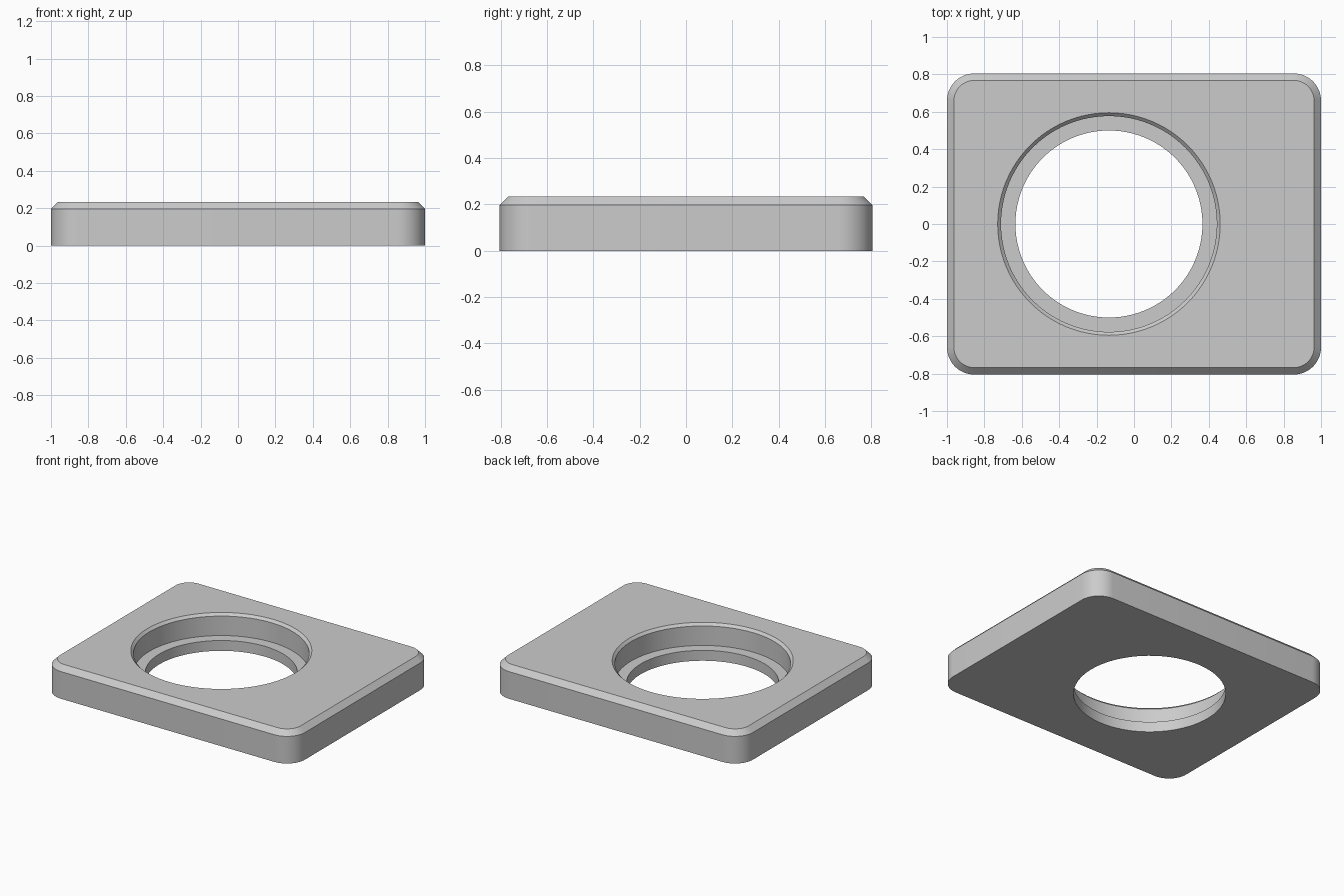
import bpy, bmesh, math

if "Cube" in bpy.data.objects:
    bpy.data.objects.remove(bpy.data.objects["Cube"], do_unlink=True)

WIDTH, DEPTH, HEIGHT = 2.0, 1.61, 0.234
CORNER, CHAMFER = 0.146, 0.037
HOLE_X = -0.134

grey = bpy.data.materials.new("plain grey")
grey.use_nodes = True
colour = (0.6, 0.6, 0.6, 1)
grey.diffuse_color = colour
grey.node_tree.nodes["Principled BSDF"].inputs["Base Color"].default_value = colour


def make_object(name, bm):
    bmesh.ops.recalc_face_normals(bm, faces=bm.faces)
    mesh = bpy.data.meshes.new(name)
    bm.to_mesh(mesh)
    bm.free()
    obj = bpy.data.objects.new(name, mesh)
    obj.data.materials.append(grey)
    bpy.context.collection.objects.link(obj)
    return obj


# Plate: block with rounded corners, then a chamfer around the top rim
bm = bmesh.new()
bmesh.ops.create_cube(bm, size=1)
for v in bm.verts:
    v.co = (v.co.x * WIDTH, v.co.y * DEPTH, (v.co.z + 0.5) * HEIGHT)
upright = [e for e in bm.edges if abs(e.verts[0].co.z - e.verts[1].co.z) > 0.1]
bmesh.ops.bevel(bm, geom=upright, offset=CORNER, segments=12, profile=0.5,
                affect='EDGES')
rim = [e for e in bm.edges if all(v.co.z > HEIGHT - 0.001 for v in e.verts)]
bmesh.ops.bevel(bm, geom=rim, offset=CHAMFER, segments=1, affect='EDGES')
plate = make_object("plate", bm)

# Stepped hole cutter: through hole, ledge, wide bore, chamfered mouth
profile = [(0.50, -0.1), (0.50, 0.075), (0.577, 0.075),
           (0.577, HEIGHT - 0.018), (0.595, HEIGHT), (0.595, HEIGHT + 0.1)]
SIDES = 96
bm = bmesh.new()
rings = []
for r, z in profile:
    rings.append([bm.verts.new((HOLE_X + r * math.cos(math.tau * i / SIDES),
                                r * math.sin(math.tau * i / SIDES), z))
                  for i in range(SIDES)])
for low, high in zip(rings, rings[1:]):
    for i in range(SIDES):
        j = (i + 1) % SIDES
        bm.faces.new((low[i], low[j], high[j], high[i]))
bm.faces.new(rings[0][::-1])
bm.faces.new(rings[-1])
cutter = make_object("hole_cutter", bm)
cutter.hide_render = True

# Cut the hole and finish the shading
cut = plate.modifiers.new("stepped hole", 'BOOLEAN')
cut.operation = 'DIFFERENCE'
cut.solver = 'EXACT'
cut.object = cutter
bpy.ops.object.select_all(action='DESELECT')
plate.select_set(True)
bpy.context.view_layer.objects.active = plate
bpy.ops.object.modifier_apply(modifier=cut.name)
bpy.data.objects.remove(cutter, do_unlink=True)
bpy.ops.object.shade_smooth_by_angle(angle=math.radians(30))
